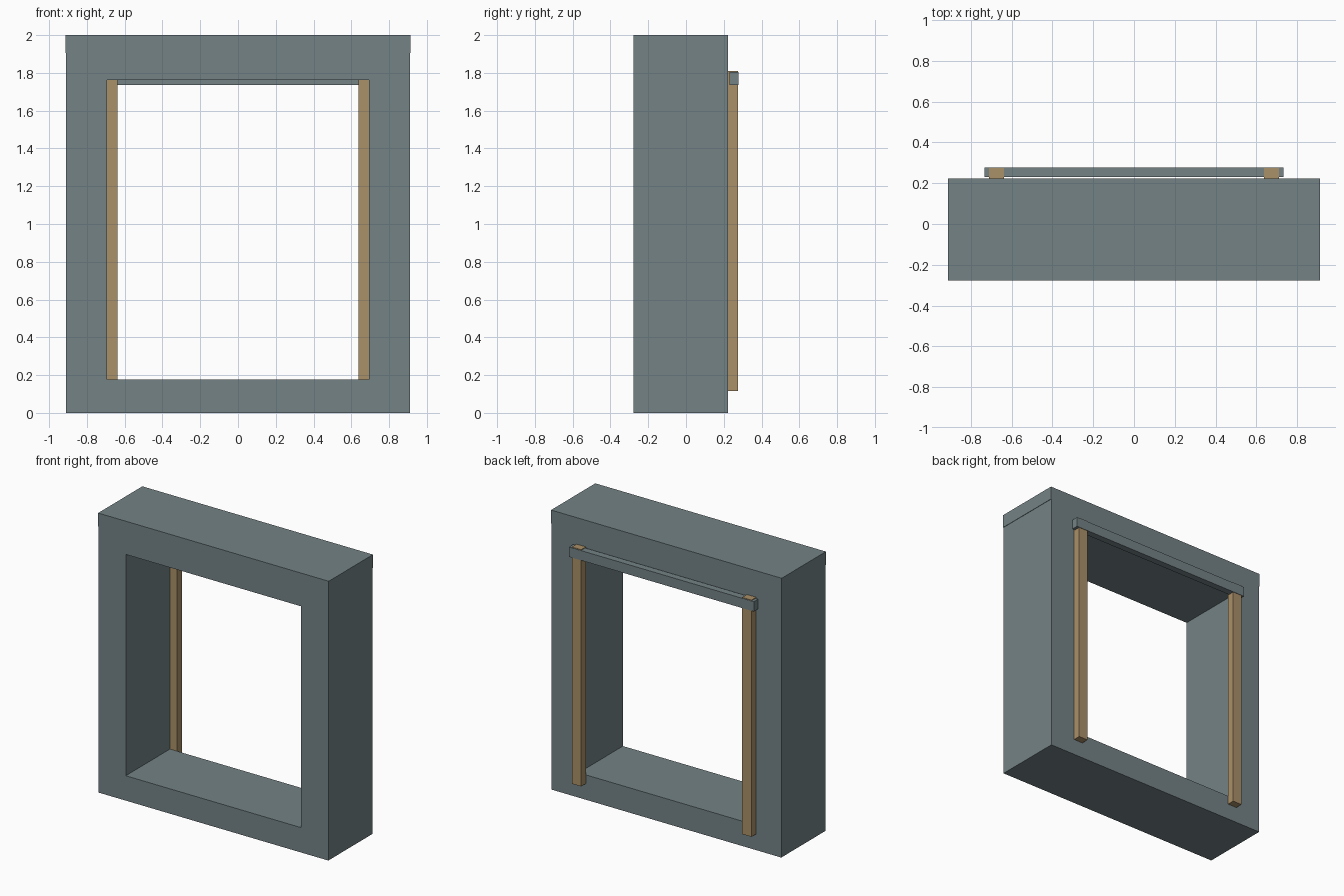
import bpy
import bmesh

if "Cube" in bpy.data.objects:
    bpy.data.objects.remove(bpy.data.objects["Cube"])


def material(name, rgb):
    m = bpy.data.materials.new(name)
    m.diffuse_color = (*rgb, 1)
    m.use_nodes = True
    m.node_tree.nodes["Principled BSDF"].inputs["Base Color"].default_value = m.diffuse_color
    return m


GREY = material("slate grey", (0.175, 0.225, 0.235))
WOOD = material("light wood", (0.40, 0.28, 0.14))


def add_object(name, bm, mat):
    bmesh.ops.recalc_face_normals(bm, faces=bm.faces)
    mesh = bpy.data.meshes.new(name)
    bm.to_mesh(mesh)
    bm.free()
    mesh.materials.append(mat)
    obj = bpy.data.objects.new(name, mesh)
    bpy.context.collection.objects.link(obj)
    return obj


def box(name, x, y, z, mat):
    bm = bmesh.new()
    bmesh.ops.create_cube(bm, size=1)
    for v in bm.verts:
        for i, (lo, hi) in enumerate((x, y, z)):
            v.co[i] = lo if v.co[i] < 0 else hi
    return add_object(name, bm, mat)


# Deep frame: half profile with a slight overhang at the head, mirrored and extruded
FRONT, BACK = -0.278, 0.222
outer = [(0, 0), (0.910, 0), (0.910, 1.905), (0.913, 1.905), (0.913, 2), (0, 2)]
inner = [(0, 1.762), (0.694, 1.762), (0.694, 0.178), (0, 0.178)]
bm = bmesh.new()
for s in (1, -1):
    bm.faces.new([bm.verts.new((s * x, FRONT, z)) for x, z in outer + inner])
bmesh.ops.remove_doubles(bm, verts=bm.verts, dist=1e-5)
bmesh.ops.recalc_face_normals(bm, faces=bm.faces)
ext = bmesh.ops.extrude_face_region(bm, geom=bm.faces[:], use_keep_orig=True)
moved = [g for g in ext["geom"] if isinstance(g, bmesh.types.BMVert)]
bmesh.ops.translate(bm, verts=moved, vec=(0, BACK - FRONT, 0))
add_object("frame", bm, GREY)

# Upright battens on the back
for side, s in (("right", 1), ("left", -1)):
    box(side + "_batten", sorted((s * 0.638, s * 0.711)), (BACK, 0.275),
        (0.115, 1.81), WOOD)

# Cross rail over the battens
box("cross_rail", (-0.732, 0.732), (0.23, 0.278), (1.735, 1.805), GREY)
